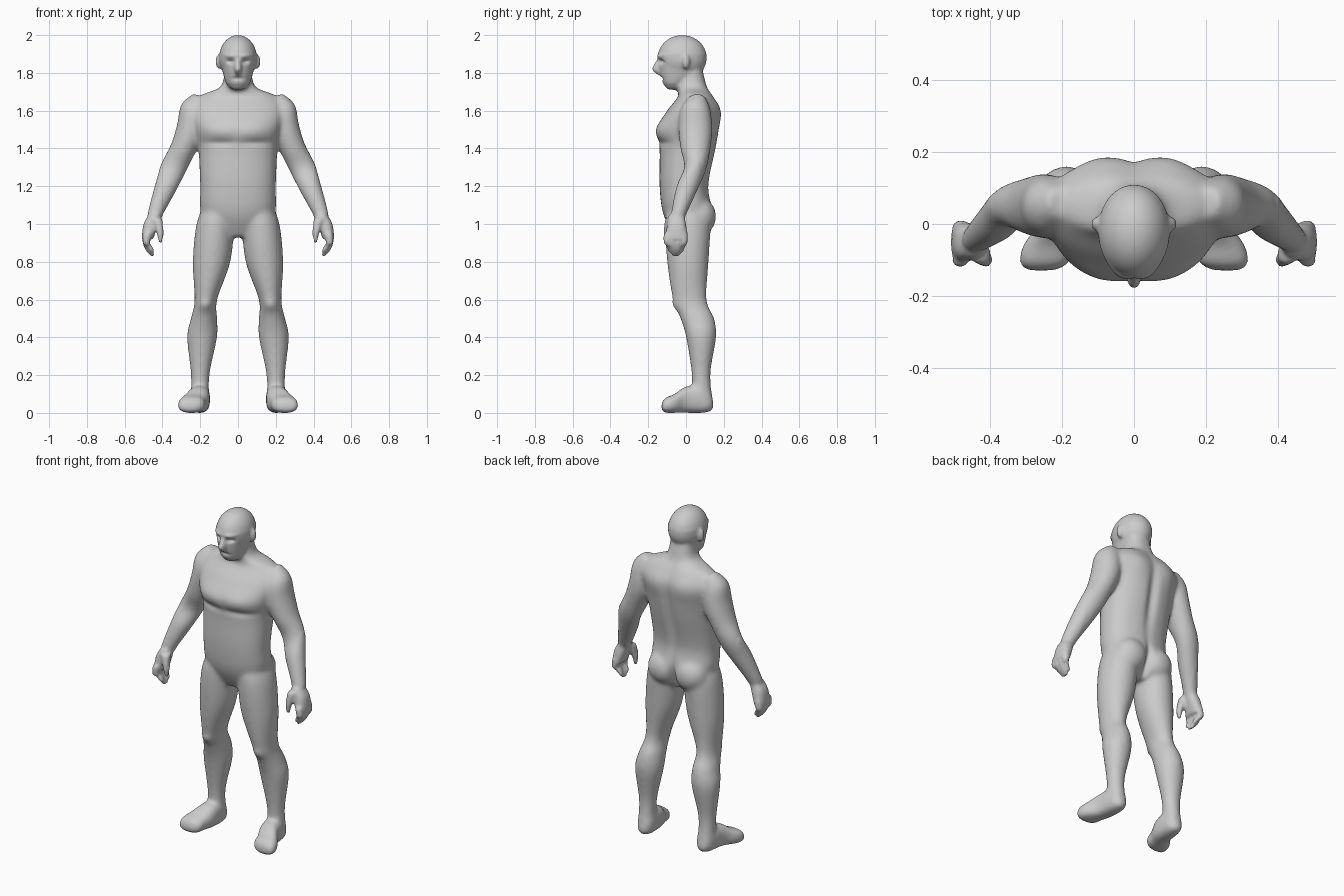
import bpy, bmesh, math
from mathutils import Vector, Matrix

default_cube = bpy.data.objects.get("Cube")
if default_cube:
    bpy.data.objects.remove(default_cube, do_unlink=True)

SIDES, STEPS = 32, 6
ACROSS, DEPTH, UP = Vector((1, 0, 0)), Vector((0, 1, 0)), Vector((0, 0, 1))
ARM_ACROSS = Vector((.9, 0, .4))
bm = bmesh.new()


def smooth_rings(rings):
    """Fill in a smooth run of rings passing through every given ring."""
    padded = [rings[0], *rings, rings[-1]]
    filled = []
    for before, start, end, after in zip(padded, padded[1:], padded[2:], padded[3:]):
        for step in range(STEPS):
            t = step / STEPS
            ease = t * t * (3 - 2 * t)
            values = []
            for p, q, r, s in zip(before, start, end, after):
                leaving, arriving = (r - p) / 2, (s - q) / 2
                bend = t * (1 - t) * ((1 - t) * leaving - t * arriving)
                values.append(q + (r - q) * ease + bend)
            filled.append(values)
    return filled + [rings[-1]]


def power(value, exponent):
    return math.copysign(abs(value) ** exponent, value)


def loft(rings, u=ACROSS, v=DEPTH, roundness=1, mirror=False):
    """Skin rings of (x, y, z, radius along u, radius along v)."""
    for side in ((1, -1) if mirror else (1,)):
        loops = []
        for x, y, z, u_radius, v_radius in smooth_rings(rings):
            loop = []
            for index in range(SIDES):
                angle = math.tau * index / SIDES
                point = Vector((x, y, z))
                point += u * u_radius * power(math.cos(angle), roundness)
                point += v * v_radius * power(math.sin(angle), roundness)
                point.x *= side
                loop.append(bm.verts.new(point))
            loops.append(loop)
        for lower, upper in zip(loops, loops[1:]):
            for index in range(SIDES):
                following = (index + 1) % SIDES
                bm.faces.new((lower[index], lower[following], upper[following], upper[index]))
        bm.faces.new(loops[0])
        bm.faces.new(loops[-1])


def ball(centre, radii):
    """Ellipsoid, mirrored when it lies off the middle."""
    x, y, z = centre
    for side_x in {x, -x}:
        place = Matrix.Translation((side_x, y, z)) @ Matrix.Diagonal((*radii, 1))
        bmesh.ops.create_uvsphere(bm, u_segments=SIDES, v_segments=SIDES, radius=1, matrix=place)


# Torso and neck
loft([(0, .01, .93, .06, .07), (0, .01, 1.05, .19, .13), (0, -.01, 1.2, .2, .13),
      (0, .01, 1.4, .21, .15), (0, .01, 1.5, .23, .165), (0, .04, 1.6, .25, .14),
      (0, .05, 1.68, .2, .09), (0, .03, 1.73, .09, .08), (0, .02, 1.85, .07, .06)],
     roundness=.87)

# Buttocks
ball((.09, .07, 1.04), (.1, .09, .1))

# Skull, jaw, nose and ears
ball((0, -.02, 1.88), (.1, .13, .12))
loft([(0, -.08, 1.71, .03, .02), (0, -.06, 1.74, .06, .06), (0, -.03, 1.8, .08, .11),
      (0, -.02, 1.9, .1, .13)], roundness=.95)
loft([(0, -.14, 1.88, .01, .01), (0, -.15, 1.82, .02, .03), (0, -.14, 1.79, .01, .01)])
ball((.1, 0, 1.86), (.02, .02, .04))

# Arms
loft([(.21, .06, 1.68, .03, .04), (.23, .05, 1.6, .08, .08), (.25, .05, 1.5, .08, .09),
      (.29, .05, 1.4, .07, .08), (.34, .05, 1.3, .07, .06), (.38, .01, 1.2, .06, .06),
      (.44, -.04, 1.05, .04, .04), (.45, -.05, 1, .03, .04)], u=ARM_ACROSS, mirror=True)

# Palms, fingers and thumbs
loft([(.44, -.05, 1.05, .03, .04), (.46, -.05, 1, .04, .05), (.48, -.05, .92, .03, .06)],
     roundness=.8, mirror=True)
for finger in range(4):
    y = .03 * finger - .1
    curled_y = y * .7 - .015
    tip = .83 if finger in (1, 2) else .85
    loft([(.48, y, .95, .02, .02), (.485, y, .9, .02, .018),
          (.47, curled_y, tip + .03, .018, .017), (.45, curled_y, tip, .01, .01)], mirror=True)
loft([(.43, -.08, 1.03, .03, .03), (.41, -.1, .95, .02, .02), (.41, -.1, .9, .01, .01)],
     mirror=True)

# Legs
loft([(.1, .01, 1.1, .08, .1), (.12, .01, 1, .1, .12), (.14, .01, .8, .1, .11),
      (.17, .02, .6, .06, .09), (.18, .06, .5, .07, .09), (.19, .08, .4, .08, .08),
      (.2, .08, .2, .05, .05), (.2, .09, .03, .05, .06)], mirror=True)

# Feet
loft([(.2, .14, .05, .03, .04), (.2, .1, .07, .05, .07), (.21, 0, .07, .06, .07),
      (.24, -.06, .05, .07, .05), (.25, -.11, .04, .07, .04), (.26, -.13, .03, .04, .02)],
     v=UP, roundness=.75, mirror=True)

# Fuse the parts into one skin
bmesh.ops.recalc_face_normals(bm, faces=bm.faces)
mesh = bpy.data.meshes.new("body")
bm.to_mesh(mesh)
bm.free()
body = bpy.data.objects.new("body", mesh)
bpy.context.collection.objects.link(body)
bpy.context.view_layer.objects.active = body
body.select_set(True)
skin = body.modifiers.new("skin", 'REMESH')
skin.mode = 'VOXEL'
skin.voxel_size = .008
bpy.ops.object.modifier_apply(modifier=skin.name)

# Soften the joins, more on the body than on the head and hands
bm = bmesh.new()
bm.from_mesh(body.data)
broad_areas = [vert for vert in bm.verts if vert.co.z < 1.74 and abs(vert.co.x) < .4]
for vertices, repeats in ((bm.verts, 3), (broad_areas, 15)):
    for repeat in range(repeats):
        bmesh.ops.smooth_vert(bm, verts=vertices, factor=.5,
                              use_axis_x=True, use_axis_y=True, use_axis_z=True)

# Mirrored modelling strokes: centre, reach and push towards the back
STROKES = {
    "eye socket": ((.04, -.14, 1.86), (.02, .05, .01), .02),
    "brow": ((.04, -.14, 1.89), (.03, .05, .01), -.01),
    "mouth": ((0, -.14, 1.77), (.03, .05, .01), .01),
    "spine": ((0, .17, 1.4), (.03, .1, .2), -.02),
    "shoulder blade": ((.1, .17, 1.6), (.06, .1, .1), .01),
    "buttock cleft": ((0, .15, 1), (.02, .1, .1), -.03),
    "chest": ((.1, -.15, 1.5), (.1, .1, .05), -.01),
    "under chest": ((.1, -.14, 1.43), (.1, .1, .02), .01),
    "kneecap": ((.17, -.06, .57), (.04, .05, .03), -.01),
}
for vert in bm.verts:
    x, y, z = vert.co
    for centre, reach, push in STROKES.values():
        distance = sum(((here - there) / size) ** 2
                       for here, there, size in zip((abs(x), y, z), centre, reach))
        vert.co.y += push * math.exp(-distance)
bm.to_mesh(body.data)
bm.free()

# Plain grey colour
grey = bpy.data.materials.new("light grey")
grey.use_nodes = True
grey.diffuse_color = (.6, .6, .6, 1)
grey.node_tree.nodes["Principled BSDF"].inputs["Base Color"].default_value = grey.diffuse_color
body.data.materials.clear()
body.data.materials.append(grey)
bpy.ops.object.shade_smooth()
